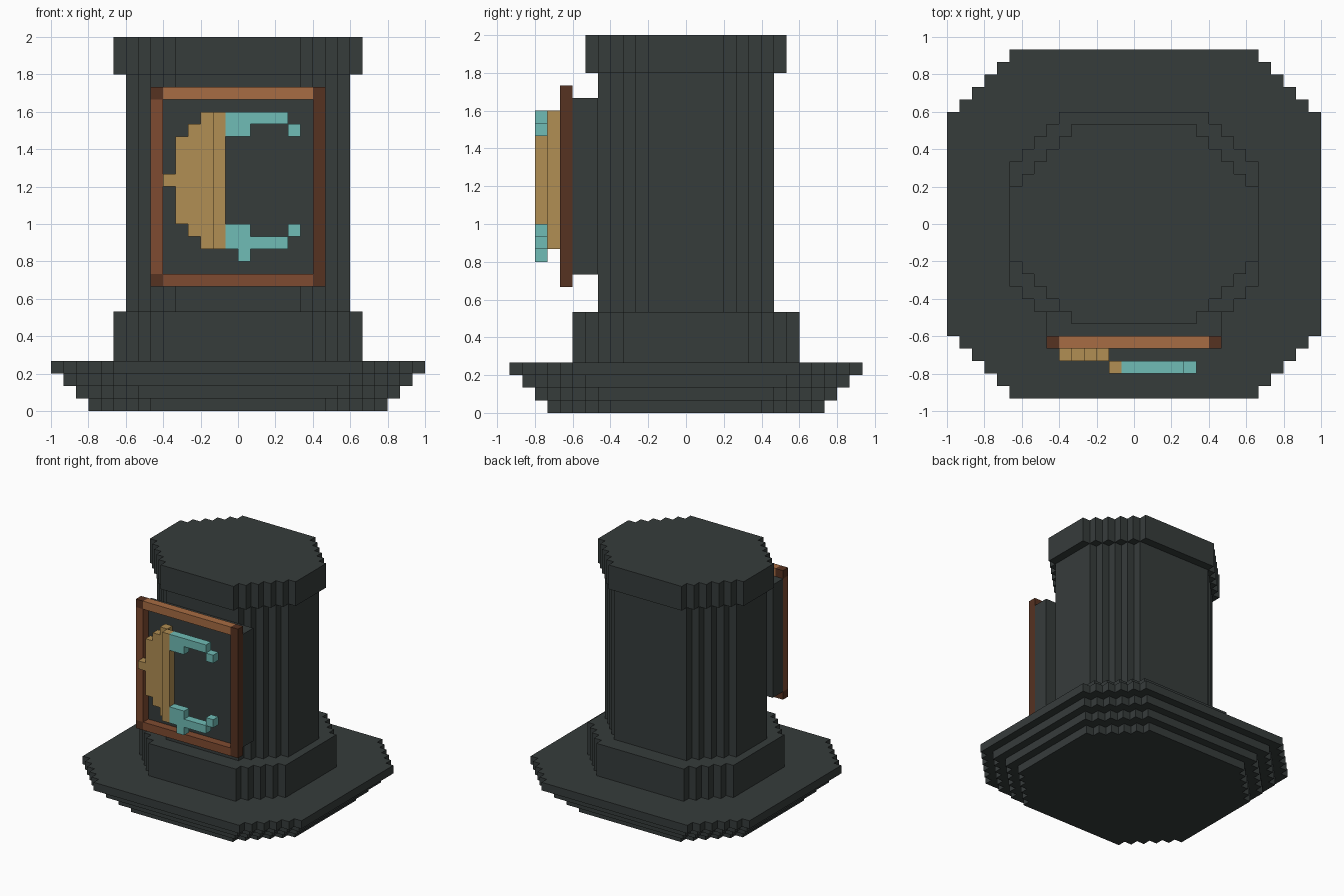
import bpy
import bmesh
from mathutils import Vector

if "Cube" in bpy.data.objects:
    bpy.data.objects.remove(bpy.data.objects["Cube"], do_unlink=True)

U = 1 / 15  # one block of the stepped grid


def material(name, hex_colour):
    def linear(c):
        return c / 12.92 if c <= 0.04045 else ((c + 0.055) / 1.055) ** 2.4
    rgb = [linear(int(hex_colour[i:i + 2], 16) / 255) for i in (0, 2, 4)]
    m = bpy.data.materials.new(name)
    m.use_nodes = True
    m.diffuse_color = (*rgb, 1)
    bsdf = next(n for n in m.node_tree.nodes if n.type == 'BSDF_PRINCIPLED')
    bsdf.inputs["Base Color"].default_value = (*rgb, 1)
    return m


STONE = material("dark stone", "363C3B")
TAN = material("tan", "B18E53")
TEAL = material("teal", "70BCB6")
LIGHT_WOOD = material("light wood", "A76C43")
MID_WOOD = material("mid wood", "7F4B31")
DARK_WOOD = material("dark wood", "563221")


def prism(name, outline, start, end, mat, axis="z"):
    """Extrude an outline in block units along z (x, y outline) or y (x, z outline)."""
    bm = bmesh.new()
    if axis == "z":
        points = [Vector((a, b, start)) for a, b in outline]
        move = Vector((0, 0, end - start))
    else:
        points = [Vector((a, start, b)) for a, b in outline]
        move = Vector((0, end - start, 0))
    face = bm.faces.new([bm.verts.new(p * U) for p in points])
    result = bmesh.ops.extrude_face_region(bm, geom=[face], use_keep_orig=True)
    verts = [v for v in result["geom"] if isinstance(v, bmesh.types.BMVert)]
    bmesh.ops.translate(bm, verts=verts, vec=move * U)
    bmesh.ops.recalc_face_normals(bm, faces=bm.faces[:])
    mesh = bpy.data.meshes.new(name)
    bm.to_mesh(mesh)
    bm.free()
    mesh.materials.append(mat)
    obj = bpy.data.objects.new(name, mesh)
    bpy.context.collection.objects.link(obj)
    return obj


def stepped_octagon(hx, hy, steps):
    """Rectangle of half sizes hx, hy whose corners are cut as staircases."""
    corner = [(hx, hy - steps)]
    for i in range(steps):
        x, y = hx - i - 1, hy - steps + i
        corner += [(x, y), (x, y + 1)]
    flip = corner[::-1]
    return (corner + [(-x, y) for x, y in flip]
            + [(-x, -y) for x, y in corner] + [(x, -y) for x, y in flip])


def rect(x0, z0, x1, z1):
    return [(x0, z0), (x1, z0), (x1, z1), (x0, z1)]


# Pedestal tiers: name, half width, half depth, corner steps, bottom, top
for name, hx, hy, steps, z0, z1 in [
    ("base_tier_1", 12, 11, 5, 0, 1),
    ("base_tier_2", 13, 12, 5, 1, 2),
    ("base_tier_3", 14, 13, 5, 2, 3),
    ("base_tier_4", 15, 14, 5, 3, 4),
    ("plinth", 10, 9, 4, 4, 8),
    ("column", 9, 7, 4, 8, 27),
    ("cap", 10, 8, 5, 27, 30),
]:
    prism(name, stepped_octagon(hx, hy, steps), z0, z1, STONE)

# Backing panel on the front of the column
prism("panel", rect(-7, 11, 7, 25), -9, -7, STONE, "y")

# Picture frame
for name, area, mat in [
    ("frame_top", (-6, 25, 6, 26), LIGHT_WOOD),
    ("frame_bottom", (-6, 10, 6, 11), MID_WOOD),
    ("frame_stile_right", (-7, 11, -6, 25), MID_WOOD),
    ("frame_stile_left", (6, 10, 7, 26), DARK_WOOD),
    ("frame_corner_top", (-7, 25, -6, 26), DARK_WOOD),
    ("frame_corner_bottom", (-7, 10, -6, 11), DARK_WOOD),
]:
    prism(name, rect(*area), -10, -9, mat, "y")

# Emblem: rounded tan body with a raised strip
body = [(-2, 13), (-2, 24), (-3, 24), (-3, 23), (-4, 23), (-4, 22), (-5, 22),
        (-5, 19), (-6, 19), (-6, 18), (-5, 18), (-5, 15), (-4, 15), (-4, 14),
        (-3, 14), (-3, 13)]
prism("emblem_body", body, -11, -10, TAN, "y")
prism("emblem_strip", rect(-2, 13, -1, 24), -12, -11, TAN, "y")

# Emblem: teal arms with tip blocks
upper = [(-1, 22), (1, 22), (1, 23), (4, 23), (4, 24), (-1, 24)]
lower = [(-1, 13), (0, 13), (0, 12), (1, 12), (1, 13), (4, 13), (4, 14),
         (1, 14), (1, 15), (-1, 15)]
prism("emblem_arm_upper", upper, -12, -11, TEAL, "y")
prism("emblem_arm_lower", lower, -12, -11, TEAL, "y")
prism("emblem_tip_upper", rect(4, 22, 5, 23), -12, -11, TEAL, "y")
prism("emblem_tip_lower", rect(4, 14, 5, 15), -12, -11, TEAL, "y")
